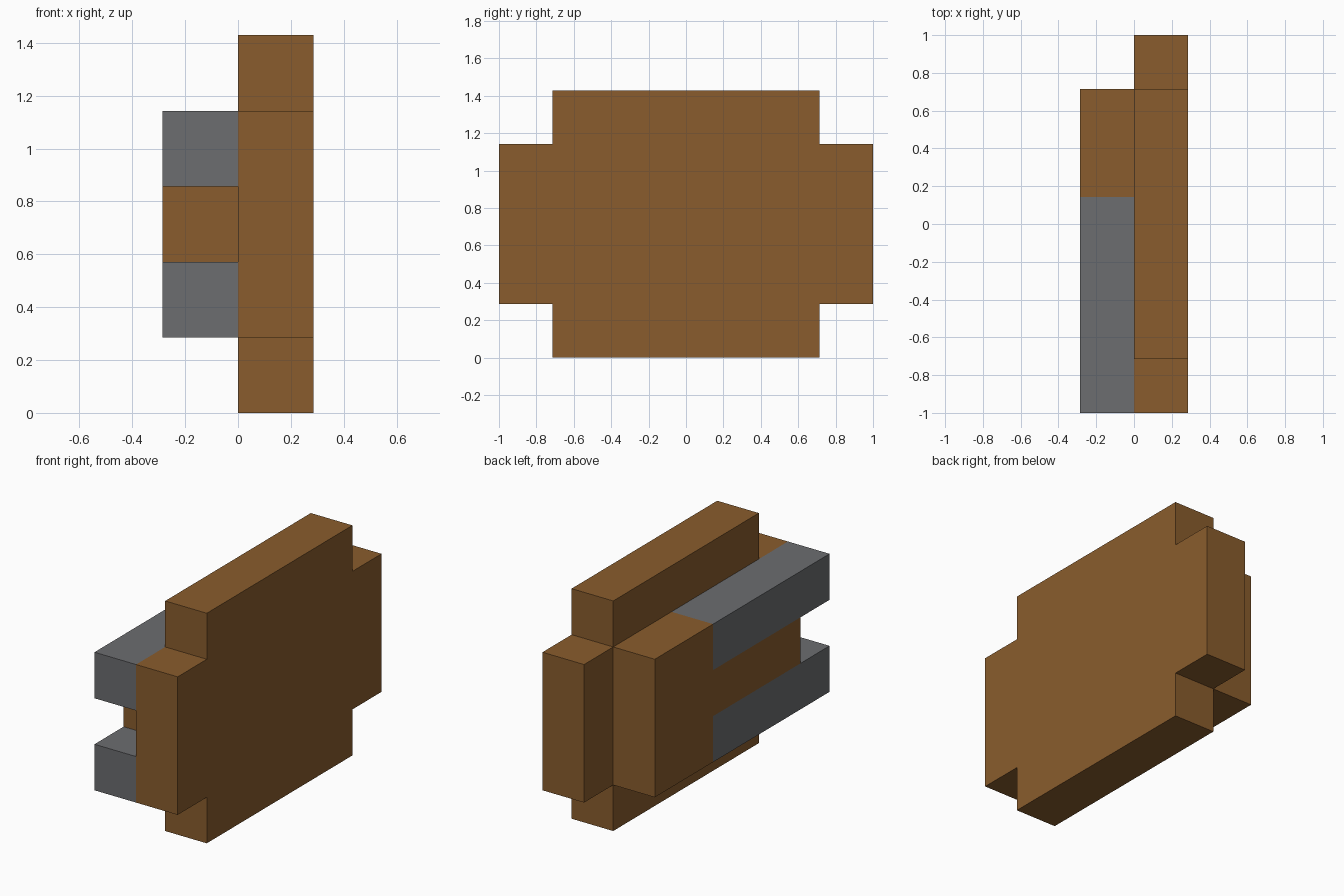
import bpy
import bmesh

cube = bpy.data.objects.get("Cube")
if cube:
    bpy.data.objects.remove(cube, do_unlink=True)

U = 2 / 7        # grid unit: the model is 7 units long and 5 high
MID = 2.5        # height of the horizontal symmetry plane, in units


def make_material(name, rgb):
    mat = bpy.data.materials.new(name)
    mat.use_nodes = True
    mat.diffuse_color = (*rgb, 1)
    mat.node_tree.nodes["Principled BSDF"].inputs["Base Color"].default_value = (*rgb, 1)
    return mat


def extrude_profile(name, profile, x0, x1, mat):
    """Extrude a (y, z) outline, in units, from x0 to x1."""
    bm = bmesh.new()
    face = bm.faces.new([bm.verts.new((x0 * U, y * U, z * U)) for y, z in profile])
    result = bmesh.ops.extrude_face_region(bm, geom=[face])
    moved = [v for v in result["geom"] if isinstance(v, bmesh.types.BMVert)]
    bmesh.ops.translate(bm, verts=moved, vec=((x1 - x0) * U, 0, 0))
    bmesh.ops.recalc_face_normals(bm, faces=bm.faces)
    mesh = bpy.data.meshes.new(name)
    bm.to_mesh(mesh)
    bm.free()
    mesh.materials.append(mat)
    obj = bpy.data.objects.new(name, mesh)
    bpy.context.collection.objects.link(obj)
    return obj


def mirror_z(lower):
    """Complete an outline by reflecting its lower half about the middle height."""
    return lower + [(y, 2 * MID - z) for y, z in reversed(lower)]


wood = make_material("brown wood", (0.252, 0.108, 0.026))
metal = make_material("grey metal", (0.149, 0.153, 0.162))

# Large plate with notched corners
extrude_profile("shield_plate", mirror_z(
    [(-3.5, 1), (-2.5, 1), (-2.5, 0), (2.5, 0), (2.5, 1), (3.5, 1)]), 0, 1, wood)

# Backing block with a central rib reaching forward between the bars
extrude_profile("backing_block", mirror_z(
    [(-2.5, 2), (0.5, 2), (0.5, 1), (2.5, 1)]), -1, 0, wood)

# Pair of bars above and below the rib
for name, z in (("lower_bar", 1), ("upper_bar", 3)):
    extrude_profile(name, [(-3.5, z), (0.5, z), (0.5, z + 1), (-3.5, z + 1)], -1, 0, metal)
